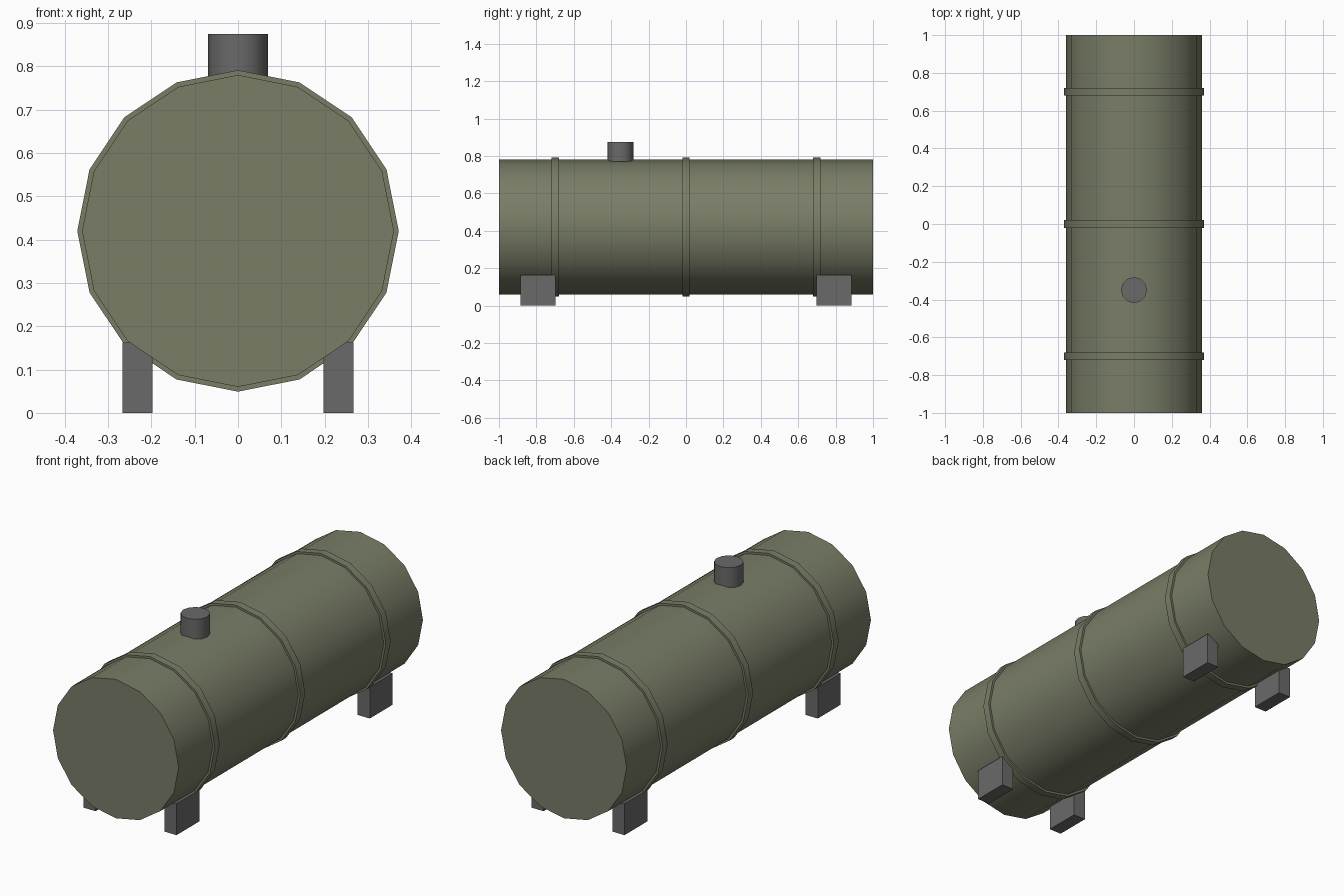
import bpy, math

if "Cube" in bpy.data.objects:
    bpy.data.objects.remove(bpy.data.objects["Cube"])


def material(name, rgb):
    m = bpy.data.materials.new(name)
    m.diffuse_color = (*rgb, 1.0)
    m.use_nodes = True
    m.node_tree.nodes["Principled BSDF"].inputs["Base Color"].default_value = m.diffuse_color
    return m


OLIVE = material("olive grey paint", (0.188, 0.205, 0.133))
GREY = material("dark grey metal", (0.144, 0.144, 0.142))


def cylinder(name, radius, depth, loc, sides, mat, along_y=False):
    rot = (math.pi / 2, 0, 0) if along_y else (0, 0, 0)
    bpy.ops.mesh.primitive_cylinder_add(vertices=sides, radius=radius, depth=depth,
                                        location=loc, rotation=rot)
    ob = bpy.context.object
    ob.name = name
    ob.data.materials.append(mat)
    bpy.ops.object.transform_apply(location=False, rotation=True, scale=True)
    bpy.ops.object.shade_smooth_by_angle(angle=math.radians(35))
    return ob


def box(name, size, loc, mat):
    bpy.ops.mesh.primitive_cube_add(size=1, location=loc)
    ob = bpy.context.object
    ob.name = name
    ob.scale = size
    bpy.ops.object.transform_apply(location=False, rotation=False, scale=True)
    ob.data.materials.append(mat)
    return ob


AXIS_Z = 0.42

# Tank body lying along y
cylinder("tank_body", 0.36, 2.0, (0, 0, AXIS_Z), 16, OLIVE, along_y=True)

# Raised bands around the tank
for label, y in (("front", -0.7), ("middle", 0.0), ("back", 0.7)):
    cylinder(label + "_band", 0.371, 0.04, (0, y, AXIS_Z), 16, OLIVE, along_y=True)

# Filler cap on top
cylinder("filler_cap", 0.069, 0.105, (0, -0.35, 0.822), 12, GREY)

# Four block feet
for y_label, sy in (("front", -1), ("back", 1)):
    for x_label, sx in (("left", -1), ("right", 1)):
        box(f"{y_label}_{x_label}_foot", (0.07, 0.187, 0.163),
            (sx * 0.232, sy * 0.791, 0.0815), GREY)
